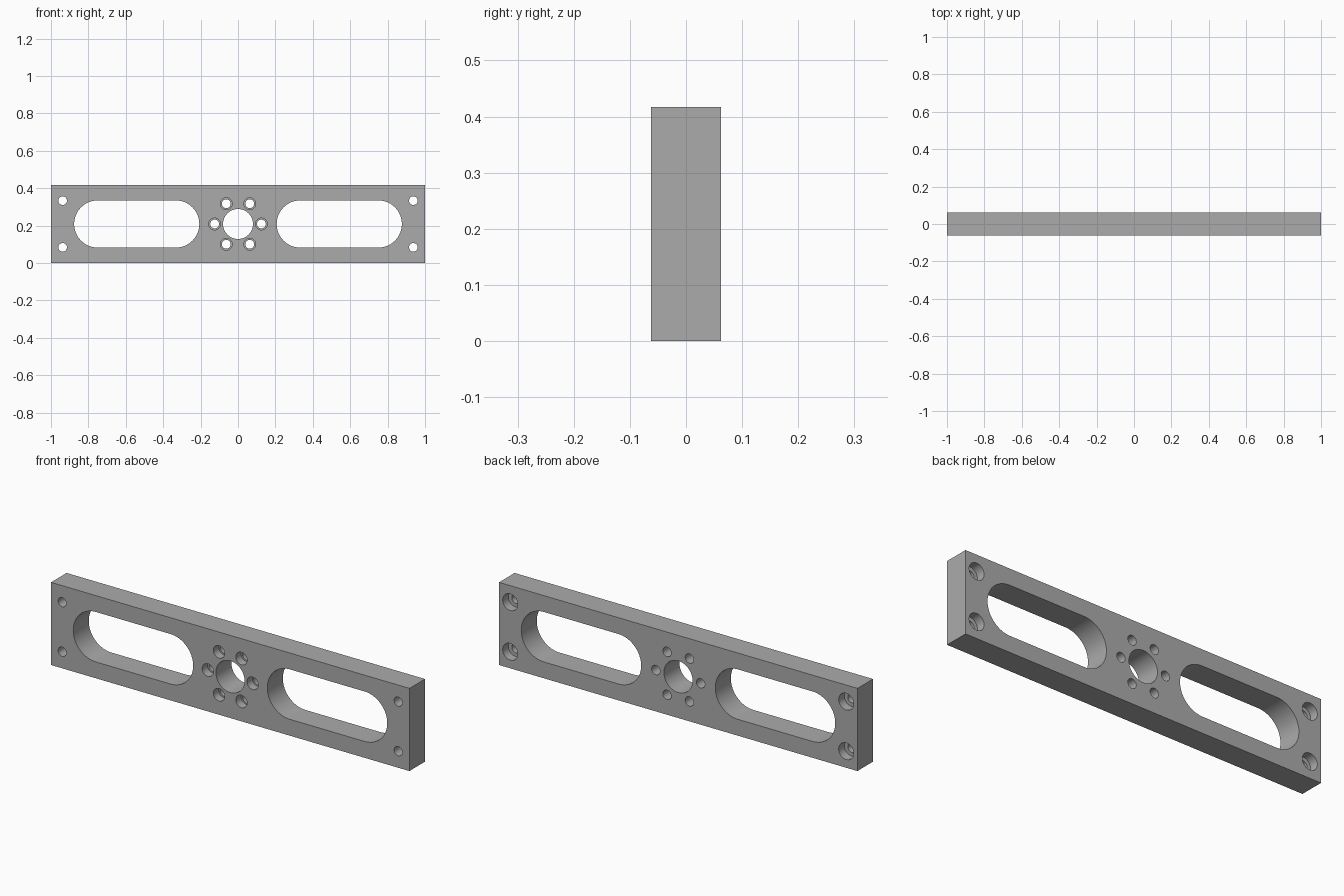
import bpy
import bmesh
from math import pi, sin, cos, radians
from mathutils import Matrix, Vector

old = bpy.data.objects.get("Cube")
if old:
    bpy.data.objects.remove(old, do_unlink=True)

LENGTH, DEPTH, HEIGHT = 2.0, 0.124, 0.417
MID = HEIGHT / 2
FRONT, BACK = -DEPTH / 2, DEPTH / 2

metal = bpy.data.materials.new("grey metal")
metal.use_nodes = True
grey = (0.41, 0.41, 0.41, 1)
metal.diffuse_color = grey
metal.node_tree.nodes["Principled BSDF"].inputs["Base Color"].default_value = grey


def add_slot(bm, x, z, radius, y0, y1, half=0.0, sides=48):
    """Prism along y: a circle, or a rounded slot when half is above zero."""
    n = sides // 2
    outline = []
    for side in (1, -1):
        for i in range(n + 1 if half else n):
            a = -side * pi / 2 + side * pi * i / n
            if side < 0:
                a = pi / 2 + pi * i / n
            outline.append((x + side * half + radius * cos(a), z + radius * sin(a)))
    face = bm.faces.new([bm.verts.new((px, y0, pz)) for px, pz in outline])
    moved = bmesh.ops.extrude_face_region(bm, geom=[face])["geom"]
    verts = [v for v in moved if isinstance(v, bmesh.types.BMVert)]
    bmesh.ops.translate(bm, verts=verts, vec=Vector((0, y1 - y0, 0)))


def to_object(bm, name):
    bmesh.ops.recalc_face_normals(bm, faces=bm.faces)
    mesh = bpy.data.meshes.new(name)
    bm.to_mesh(mesh)
    bm.free()
    mesh.materials.append(metal)
    obj = bpy.data.objects.new(name, mesh)
    bpy.context.collection.objects.link(obj)
    return obj


# Rectangular bar
bm = bmesh.new()
bmesh.ops.create_cube(bm, size=1, matrix=Matrix.Translation((0, 0, MID))
                      @ Matrix.Diagonal((LENGTH, DEPTH, HEIGHT, 1)))
bar = to_object(bm, "mounting_bar")

corners = [(sx * 0.9375, MID + sz * 0.125) for sx in (-1, 1) for sz in (-1, 1)]
ring = [(0.125 * cos(radians(a)), MID + 0.125 * sin(radians(a)))
        for a in range(0, 360, 60)]

# Through openings: long slots, centre bore, corner holes, ring holes
through = bmesh.new()
y0, y1 = FRONT - 0.1, BACK + 0.1
for s in (-1, 1):
    add_slot(through, s * 0.5415, MID, 0.126, y0, y1, half=0.2085, sides=64)
add_slot(through, 0, MID, 0.08, y0, y1, sides=64)
for x, z in corners:
    add_slot(through, x, z, 0.023, y0, y1)
for x, z in ring:
    add_slot(through, x, z, 0.0235, y0, y1)

# Counterbores: corners sunk from the back, ring sunk from the front
sunk = bmesh.new()
for x, z in corners:
    add_slot(sunk, x, z, 0.042, BACK - 0.045, y1)
for x, z in ring:
    add_slot(sunk, x, z, 0.0315, y0, FRONT + 0.042)

bpy.context.view_layer.objects.active = bar
bar.select_set(True)
for cutter in (to_object(through, "through_cutter"), to_object(sunk, "counterbore_cutter")):
    cutter.hide_render = True
    mod = bar.modifiers.new("cut", "BOOLEAN")
    mod.operation = "DIFFERENCE"
    mod.solver = "EXACT"
    mod.object = cutter
    bpy.ops.object.modifier_apply(modifier=mod.name)
    bpy.data.objects.remove(cutter, do_unlink=True)

bpy.ops.object.shade_smooth_by_angle(angle=radians(30))
